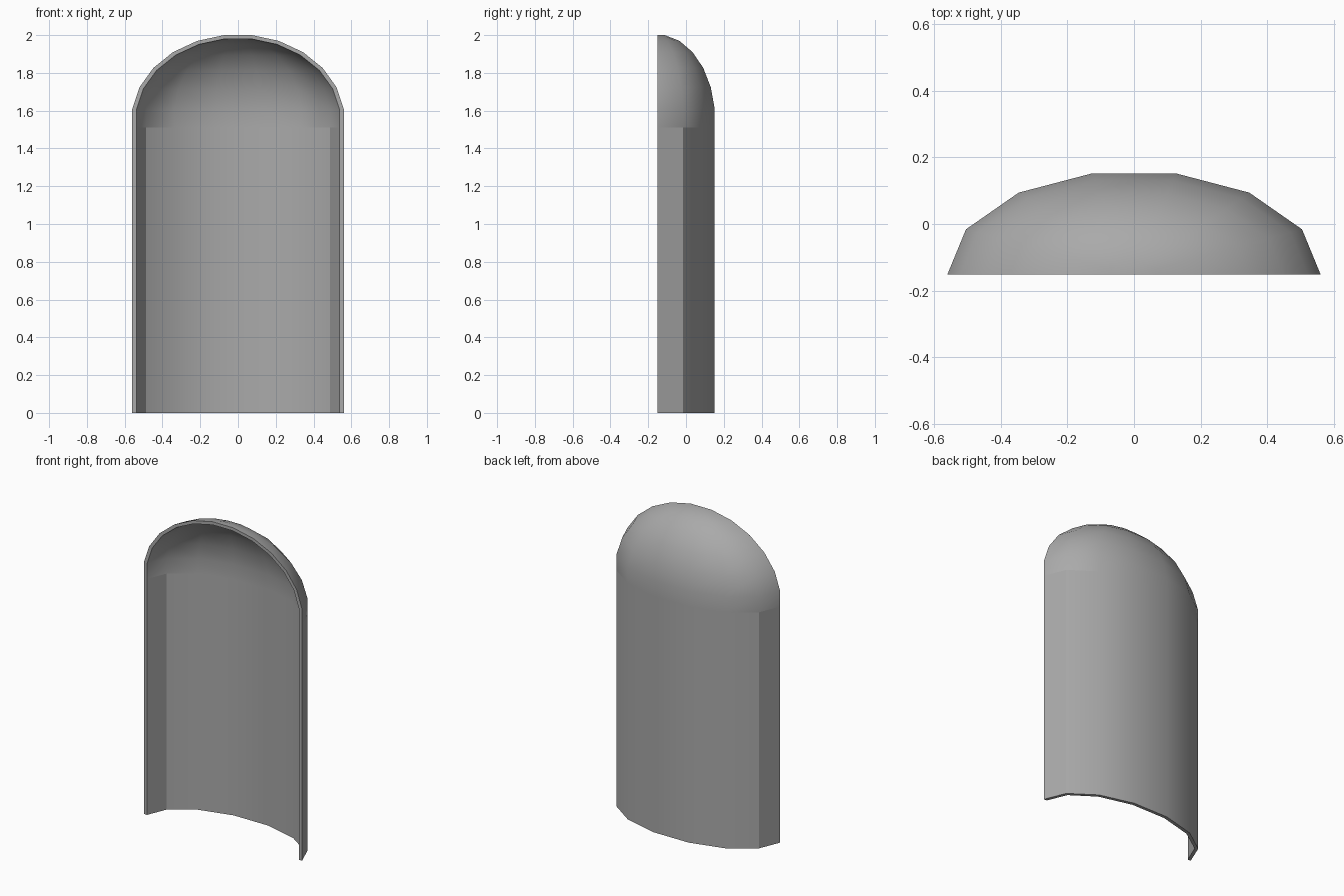
import bpy
import bmesh
from math import sin, cos, radians

cube = bpy.data.objects.get("Cube")
if cube:
    bpy.data.objects.remove(cube, do_unlink=True)

grey = bpy.data.materials.new("plain_grey")
grey.use_nodes = True
colour = (0.4, 0.4, 0.4, 1)
grey.diffuse_color = colour
grey.node_tree.nodes["Principled BSDF"].inputs["Base Color"].default_value = colour

FRONT = -0.152   # plane of the open front
SEAM = 1.51      # where the dome sits on the wall
SPRING = 1.55    # centre height of the dome curve


def mirrored(half):
    return half + [(-x, y) for x, y in reversed(half)]


# Plan outlines, from the left front edge round the back
outer_plan = mirrored([(0.56, FRONT), (0.504, -0.016), (0.346, 0.094), (0.125, 0.152)])
inner_plan = mirrored([(0.538, FRONT), (0.486, -0.027), (0.337, 0.075), (0.122, 0.131)])


def dome_levels(height):
    """Scale and height of each ring; the curve has a flat facet at its top."""
    first, last = radians(7.5), radians(82.5)
    radius = (height - SPRING) / sin(last)
    angles = [first + i * radians(15) for i in range(6)]
    return [(1, SEAM)] + [(cos(a) / cos(first), SPRING + radius * sin(a)) for a in angles]


def shell(name, outer_levels, inner_levels, base=False, cap=False, sharp=30):
    bm = bmesh.new()

    def skin(plan, levels):
        rings = [[bm.verts.new((x * s, FRONT + (y - FRONT) * s, z)) for x, y in plan]
                 for s, z in levels]
        for low, high in zip(rings, rings[1:]):
            for i in range(len(plan) - 1):
                bm.faces.new((low[i], low[i + 1], high[i + 1], high[i]))
        if cap:
            bm.faces.new(rings[-1])
        return rings

    outer = skin(outer_plan, outer_levels)
    inner = skin(inner_plan, inner_levels)
    # Front rim on both sides
    for end in (0, -1):
        for k in range(len(outer) - 1):
            bm.faces.new((outer[k][end], outer[k + 1][end],
                          inner[k + 1][end], inner[k][end]))
    if cap:
        bm.faces.new((outer[-1][0], outer[-1][-1], inner[-1][-1], inner[-1][0]))
    if base:
        o, n = outer[0], inner[0]
        for i in range(len(o) - 1):
            bm.faces.new((o[i], o[i + 1], n[i + 1], n[i]))
    bmesh.ops.recalc_face_normals(bm, faces=bm.faces)
    mesh = bpy.data.meshes.new(name)
    bm.to_mesh(mesh)
    bm.free()
    mesh.materials.append(grey)
    obj = bpy.data.objects.new(name, mesh)
    bpy.context.collection.objects.link(obj)
    bpy.ops.object.select_all(action='DESELECT')
    obj.select_set(True)
    bpy.context.view_layer.objects.active = obj
    bpy.ops.object.shade_smooth_by_angle(angle=radians(sharp))


# Curved wall, and the quarter dome over it
shell("curved_wall", [(1, 0), (1, SEAM)], [(1, 0), (1, SEAM)], base=True)
shell("half_dome", dome_levels(2.0), dome_levels(1.98), cap=True, sharp=50)
